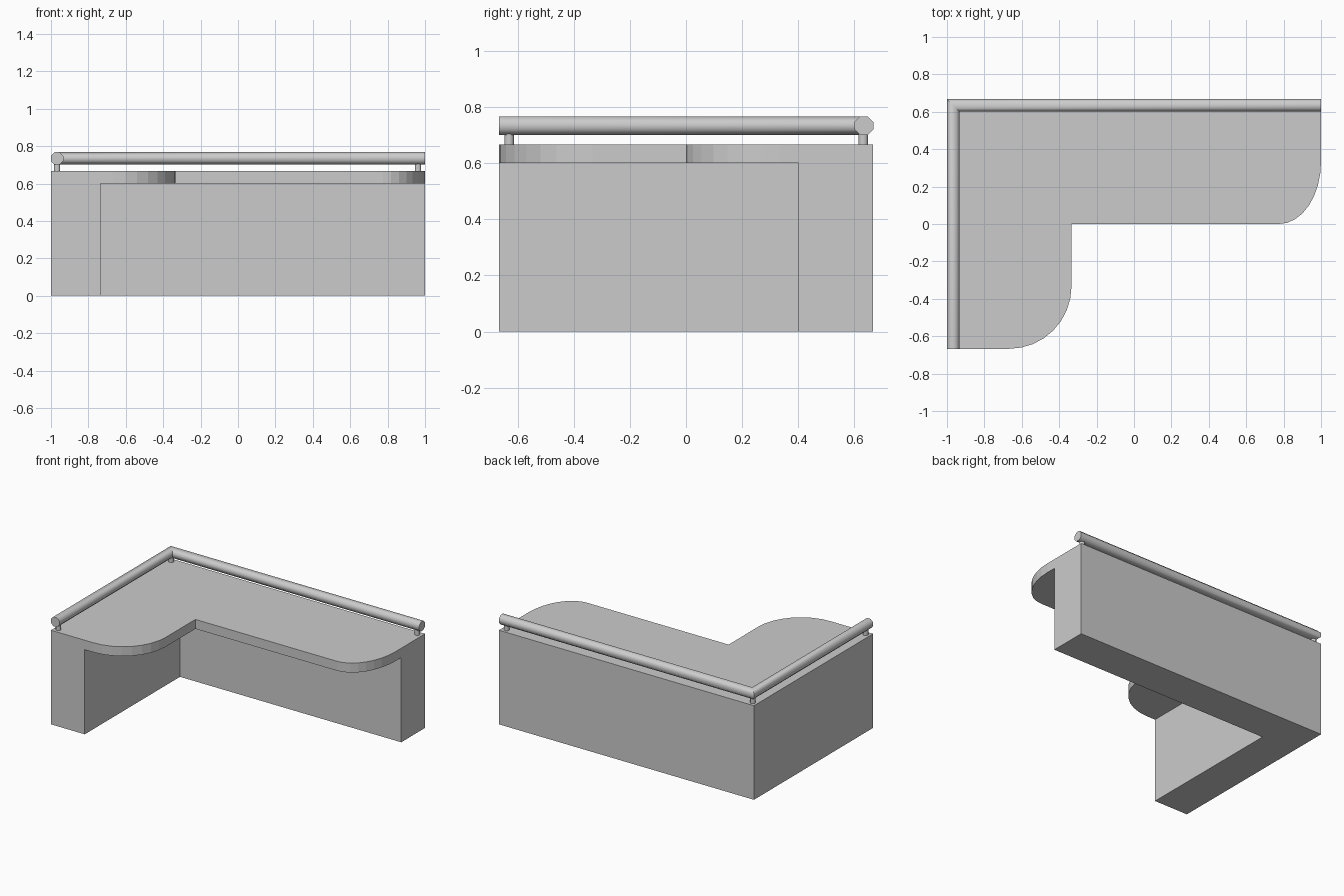
import bpy, bmesh
from math import sin, cos, pi, radians

if "Cube" in bpy.data.objects:
    bpy.data.objects.remove(bpy.data.objects["Cube"])

W, D = 1.0, 0.667          # half width, half depth
Z1, Z2 = 0.60, 0.667       # worktop underside and top


def make(name, bm, smooth=False):
    bmesh.ops.remove_doubles(bm, verts=bm.verts, dist=1e-4)
    bmesh.ops.recalc_face_normals(bm, faces=bm.faces)
    me = bpy.data.meshes.new(name)
    bm.to_mesh(me)
    bm.free()
    ob = bpy.data.objects.new(name, me)
    bpy.context.collection.objects.link(ob)
    if smooth:
        bpy.ops.object.select_all(action='DESELECT')
        ob.select_set(True)
        bpy.context.view_layer.objects.active = ob
        bpy.ops.object.shade_smooth_by_angle(angle=radians(50))
    return ob


def face(bm, pts):
    bm.faces.new([bm.verts.new(p) for p in pts])


def level(pts, z):
    return [(x, y, z) for x, y in pts]


def walls(bm, pts, z0, z1):
    for (a, b), (c, d) in zip(pts, pts[1:] + pts[:1]):
        face(bm, [(a, b, z0), (c, d, z0), (c, d, z1), (a, b, z1)])


def arc(cx, cy, rx, ry, n=8):
    return [(cx + rx * sin(i * pi / 2 / n), cy - ry * cos(i * pi / 2 / n))
            for i in range(n + 1)]


# Counter: L-shaped wall base with an overhanging, rounded worktop, one shell
PX, PY = -0.735, 0.40
overhang = [(PX, -D)] + arc(-0.667, -0.333, 0.333, 0.334) + [(-0.334, 0)] \
    + arc(0.775, 0.333, 0.225, 0.333) + [(W, PY)]
back = [(W, D), (-W, D), (-W, -D)]
top = overhang + back
base = [(PX, -D), (PX, PY), (W, PY)] + back
bm = bmesh.new()
face(bm, level(top, Z2))
walls(bm, top, Z1, Z2)
face(bm, level(overhang + [(PX, PY)], Z1))
walls(bm, base, 0, Z1)
face(bm, level(base, 0))
make("counter", bm)

# Mitred octagonal rail along the left and back edges
RX, RY, RZ, R = -0.967, 0.634, 0.734, 0.0333 / cos(pi / 8)
bm = bmesh.new()
rings = [[], [], []]
for i in range(8):
    a = (i + 0.5) * pi / 4
    o, z = R * cos(a), RZ + R * sin(a)
    for ring, p in zip(rings, [(RX + o, -D, z), (RX + o, RY - o, z), (W, RY - o, z)]):
        ring.append(bm.verts.new(p))
for r0, r1 in zip(rings, rings[1:]):
    for i in range(8):
        j = (i + 1) % 8
        bm.faces.new([r0[i], r0[j], r1[j], r1[i]])
bm.faces.new(rings[0])
bm.faces.new(rings[2])
make("rail", bm, True)

# Short posts carrying the rail
for name, x, y in [("front_post", RX, -0.63), ("corner_post", RX, 0.632), ("right_post", 0.963, 0.632)]:
    post = [(x + 0.018 * cos(i * pi / 4 + pi / 8), y + 0.018 * sin(i * pi / 4 + pi / 8)) for i in range(8)]
    bm = bmesh.new()
    walls(bm, post, Z2, 0.71)
    face(bm, level(post, Z2))
    face(bm, level(post, 0.71))
    make("rail_" + name, bm, True)
